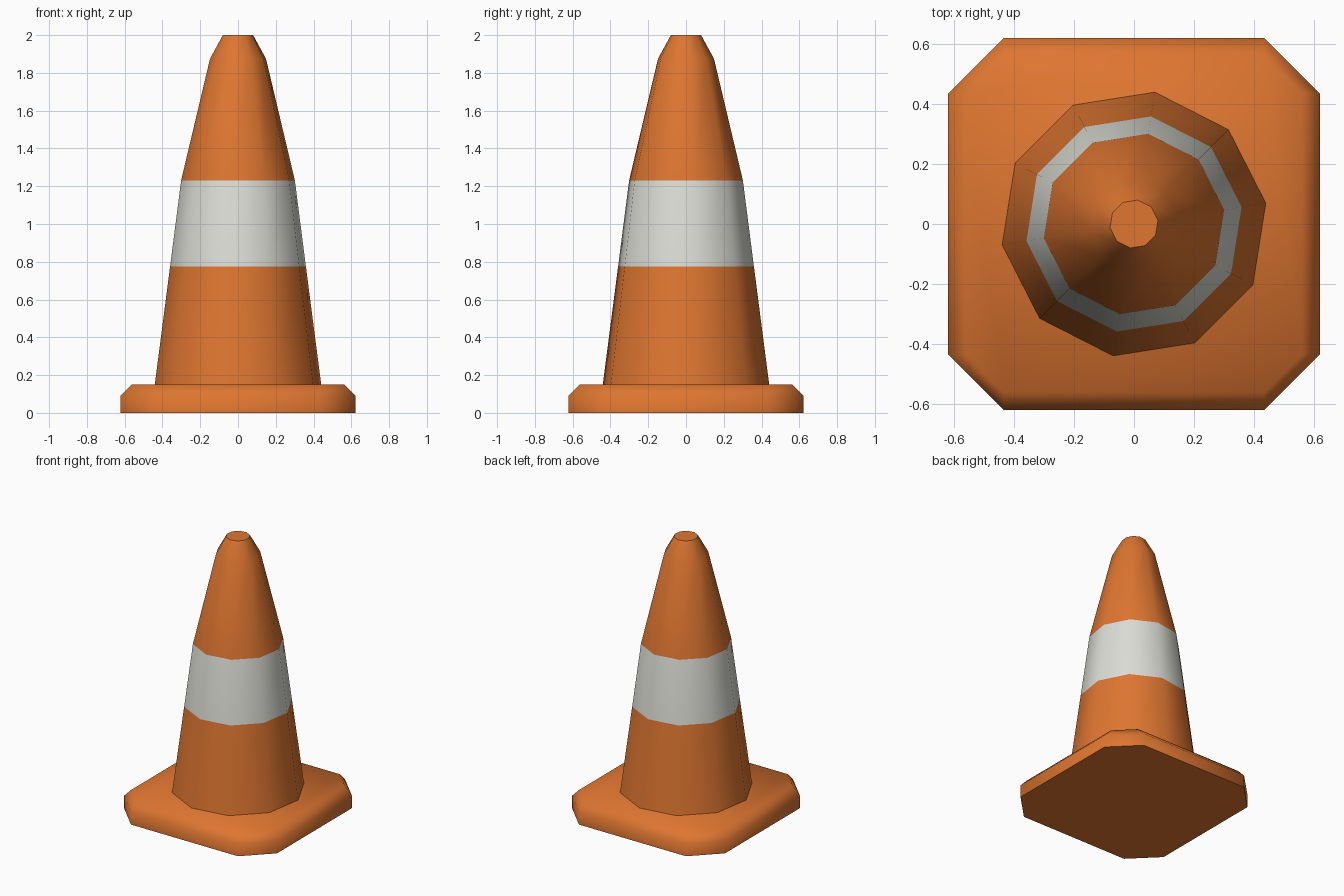
import bpy, bmesh, math

if "Cube" in bpy.data.objects:
    bpy.data.objects.remove(bpy.data.objects["Cube"])

def material(name, rgb):
    m = bpy.data.materials.new(name)
    m.diffuse_color = (*rgb, 1)
    m.use_nodes = True
    m.node_tree.nodes["Principled BSDF"].inputs["Base Color"].default_value = m.diffuse_color
    return m

orange = material("orange", (0.73, 0.18, 0.03))
white = material("off_white", (0.72, 0.72, 0.67))

def loft(name, rings, mats, cap_bottom, band=None):
    """Skin a stack of equal-sized rings; faces of one band get the second material."""
    bm = bmesh.new()
    loops = [[bm.verts.new(p) for p in ring] for ring in rings]
    n = len(loops[0])
    for k, (a, b) in enumerate(zip(loops, loops[1:])):
        for i in range(n):
            j = (i + 1) % n
            f = bm.faces.new((a[i], a[j], b[j], b[i]))
            f.material_index = 1 if k == band else 0
    bm.faces.new(loops[-1])
    if cap_bottom:
        bm.faces.new(loops[0][::-1])
    me = bpy.data.meshes.new(name)
    bm.to_mesh(me)
    bm.free()
    for m in mats:
        me.materials.append(m)
    ob = bpy.data.objects.new(name, me)
    bpy.context.collection.objects.link(ob)
    bpy.ops.object.select_all(action='DESELECT')
    ob.select_set(True)
    bpy.context.view_layer.objects.active = ob
    bpy.ops.object.shade_smooth_by_angle(angle=math.radians(50))
    return ob

def octagon(half, cut, z):
    """Square with cut corners, counter-clockwise."""
    pts = []
    for q in range(4):
        c, s = round(math.cos(q * math.pi / 2)), round(math.sin(q * math.pi / 2))
        for x, y in ((half, cut), (cut, half)):
            pts.append((x * c - y * s, x * s + y * c, z))
    return pts

def decagon(r, z):
    return [(r * math.cos(math.radians(9 + 36 * i)),
             r * math.sin(math.radians(9 + 36 * i)), z) for i in range(10)]

# Base slab with cut corners and a bevelled top rim
loft("base", [octagon(0.622, 0.435, 0), octagon(0.622, 0.435, 0.09),
              octagon(0.563, 0.435, 0.15)], [orange], True)

# Ten-sided cone with a white band
profile = [(0.446, 0.15), (0.364, 0.775), (0.305, 1.23), (0.15, 1.875), (0.081, 2.0)]
loft("cone", [decagon(r, z) for r, z in profile], [orange, white], False, band=1)
